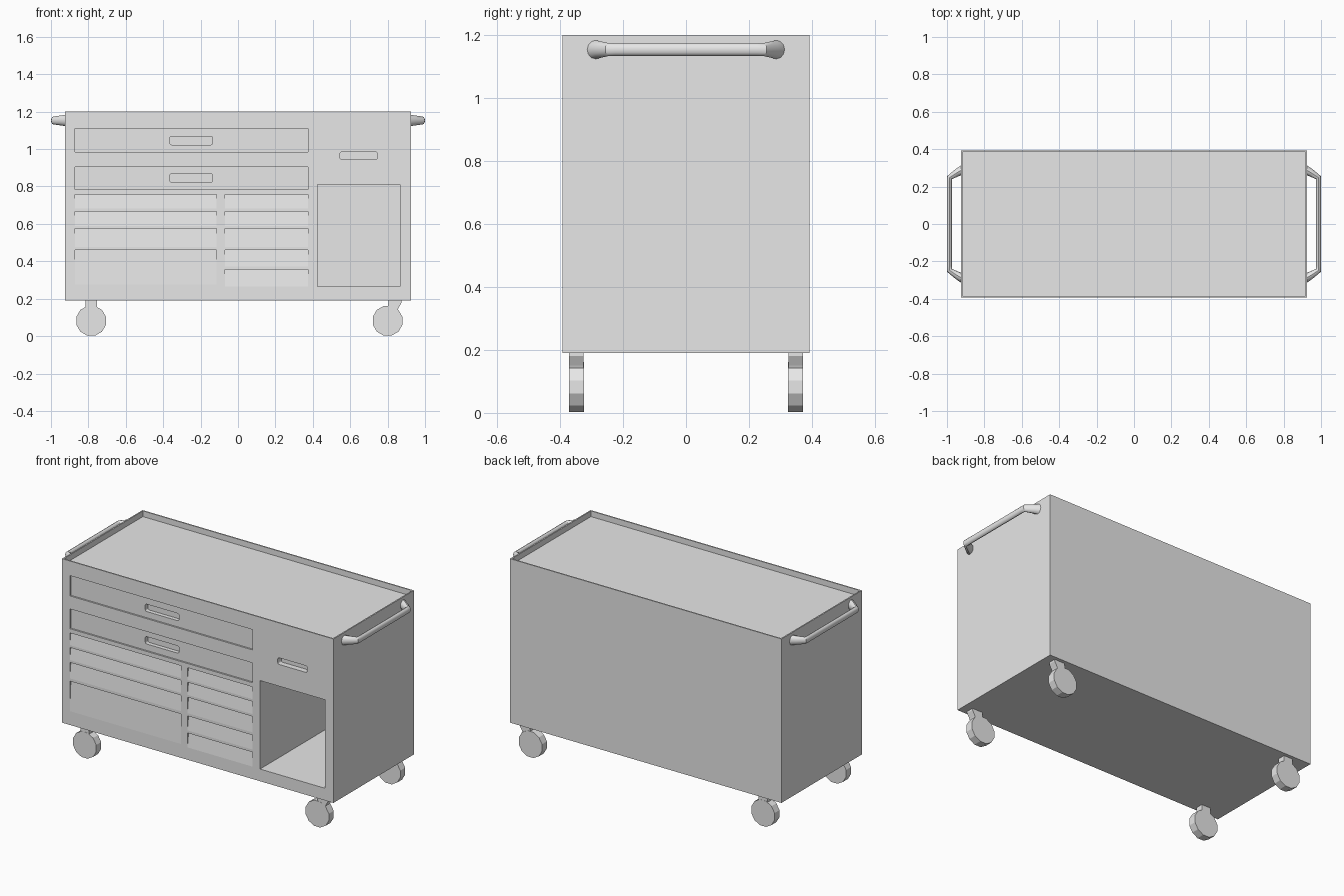
import bpy
import bmesh
from math import pi, cos, sin
from mathutils import Vector

if "Cube" in bpy.data.objects:
    bpy.data.objects.remove(bpy.data.objects["Cube"], do_unlink=True)

grey = bpy.data.materials.new("light grey paint")
grey.use_nodes = True
grey.diffuse_color = (0.8, 0.8, 0.8, 1)
grey.node_tree.nodes["Principled BSDF"].inputs["Base Color"].default_value = (0.8, 0.8, 0.8, 1)

HX, HY, BOTTOM, TOP = 0.925, 0.392, 0.19, 1.2
FRONT = -HY


def finish(bm, name, smooth=False):
    bmesh.ops.recalc_face_normals(bm, faces=bm.faces[:])
    mesh = bpy.data.meshes.new(name)
    bm.to_mesh(mesh)
    bm.free()
    mesh.materials.append(grey)
    obj = bpy.data.objects.new(name, mesh)
    bpy.context.collection.objects.link(obj)
    if smooth:
        bpy.ops.object.select_all(action="DESELECT")
        obj.select_set(True)
        bpy.context.view_layer.objects.active = obj
        bpy.ops.object.shade_smooth_by_angle(angle=pi / 5)
    return obj


def loft(bm, rings):
    """Skin a list of equal rings and close both ends."""
    loops = [[bm.verts.new(p) for p in ring] for ring in rings]
    n = len(loops[0])
    for a, b in zip(loops, loops[1:]):
        for i in range(n):
            j = (i + 1) % n
            bm.faces.new((a[i], a[j], b[j], b[i]))
    bm.faces.new(loops[0])
    bm.faces.new(loops[-1])


def prism_y(bm, profile, y0, y1):
    loft(bm, [[(x, y, z) for x, z in profile] for y in (y0, y1)])


def rect(x0, x1, z0, z1, r=0.0):
    """Rectangle outline, with rounded corners when r is set."""
    if not r:
        return [(x0, z0), (x1, z0), (x1, z1), (x0, z1)]
    centres = [(x1 - r, z1 - r), (x0 + r, z1 - r), (x0 + r, z0 + r), (x1 - r, z0 + r)]
    return [(cx + r * cos((q + t / 3) * pi / 2), cz + r * sin((q + t / 3) * pi / 2))
            for q, (cx, cz) in enumerate(centres) for t in range(4)]


def cut(target, bm, name):
    cutter = finish(bm, name)
    cutter.hide_render = True
    mod = target.modifiers.new(name, "BOOLEAN")
    mod.operation = "DIFFERENCE"
    mod.solver = "EXACT"
    mod.object = cutter
    bpy.context.view_layer.objects.active = target
    bpy.ops.object.modifier_apply(modifier=mod.name)
    bpy.data.objects.remove(cutter, do_unlink=True)


# Cabinet body
bm = bmesh.new()
prism_y(bm, rect(-HX, HX, BOTTOM, TOP), -HY, HY)
cabinet = finish(bm, "cabinet")

# Recessed worktop, open compartment and the two wide drawer fronts
bm = bmesh.new()
rim = 0.008
prism_y(bm, rect(-HX + rim, HX - rim, TOP - 0.035, TOP + 0.1), -HY + rim, HY - rim)
prism_y(bm, rect(0.425, 0.867, 0.265, 0.81), FRONT - 0.1, HY - 0.02)
for z0, z1 in ((0.985, 1.11), (0.783, 0.905)):
    prism_y(bm, rect(-0.872, 0.375, z0, z1), FRONT - 0.1, FRONT + 0.01)

# Small drawers: each face leans inward towards its top edge
columns = {(-0.872, -0.115): [0.757, 0.667, 0.575, 0.46],
           (-0.07, 0.375): [0.757, 0.667, 0.575, 0.46, 0.355]}
for (x0, x1), tops in columns.items():
    for top, below in zip(tops, tops[1:] + [0.25]):
        low = below + 0.008
        loft(bm, [[(x, FRONT - 0.02, top), (x, FRONT + 0.011, top),
                   (x, FRONT - 0.001, low), (x, FRONT - 0.02, low)] for x in (x0, x1)])
cut(cabinet, bm, "recess_cutter")

# Rounded finger pulls
bm = bmesh.new()
for x0, x1, z0, z1 in ((-0.365, -0.135, 1.023, 1.068),
                       (-0.365, -0.135, 0.823, 0.868),
                       (0.545, 0.745, 0.944, 0.985)):
    prism_y(bm, rect(x0, x1, z0, z1, 0.01), FRONT - 0.1, FRONT + 0.035)
cut(cabinet, bm, "pull_cutter")


# Push handles: oval bar with flared, angled ends
def oval(side, x, y, wide, high):
    across = Vector(wide)
    return [Vector((side * (x + across.x * cos(a)), y + across.y * cos(a), 1.153 + high * sin(a)))
            for a in (2 * pi * i / 12 for i in range(12))]


for side, name in ((1, "left_handle"), (-1, "right_handle")):
    rings = []
    for end in (-1, 1):
        group = [oval(side, 0.922, end * 0.288, (0, 0.027), 0.03),
                 oval(side, 0.945, end * 0.275, (0.007, end * 0.02), 0.027),
                 oval(side, 0.986, end * 0.248, (0.013, end * 0.008), 0.021),
                 oval(side, 0.987, end * 0.225, (0.013, 0), 0.02)]
        # Keep the rings wound alike at both ends
        if end < 0:
            group = [oval(side, 0.922, -0.288, (0.001, -0.027), 0.03)] + group[1:]
            rings += group
        else:
            rings += group[::-1]
    bm = bmesh.new()
    loft(bm, rings)
    finish(bm, name, True)

# Casters: faceted wheel hung from a flat bracket
for side, sx in ((1, "left"), (-1, "right")):
    for depth, sy in ((-1, "front"), (1, "back")):
        y0, y1 = depth * 0.348 - 0.024, depth * 0.348 + 0.024
        wx = 0.8 if side > 0 else -0.785
        bm = bmesh.new()
        ring = [(wx + 0.082 * cos(a), 0.082 + 0.082 * sin(a))
                for a in (2 * pi * (i + 0.5) / 12 for i in range(12))]
        prism_y(bm, ring, y0, y1)
        finish(bm, f"{sy}_{sx}_wheel")
        if side > 0:
            bracket = [(0.805, 0.2), (0.80, 0.13), (0.85, 0.13), (0.858, 0.15), (0.875, 0.18), (0.875, 0.2)]
        else:
            bracket = rect(-0.815, -0.755, 0.12, 0.2)
        bm = bmesh.new()
        prism_y(bm, bracket, y0 + 0.001, y1 - 0.001)
        finish(bm, f"{sy}_{sx}_bracket")
